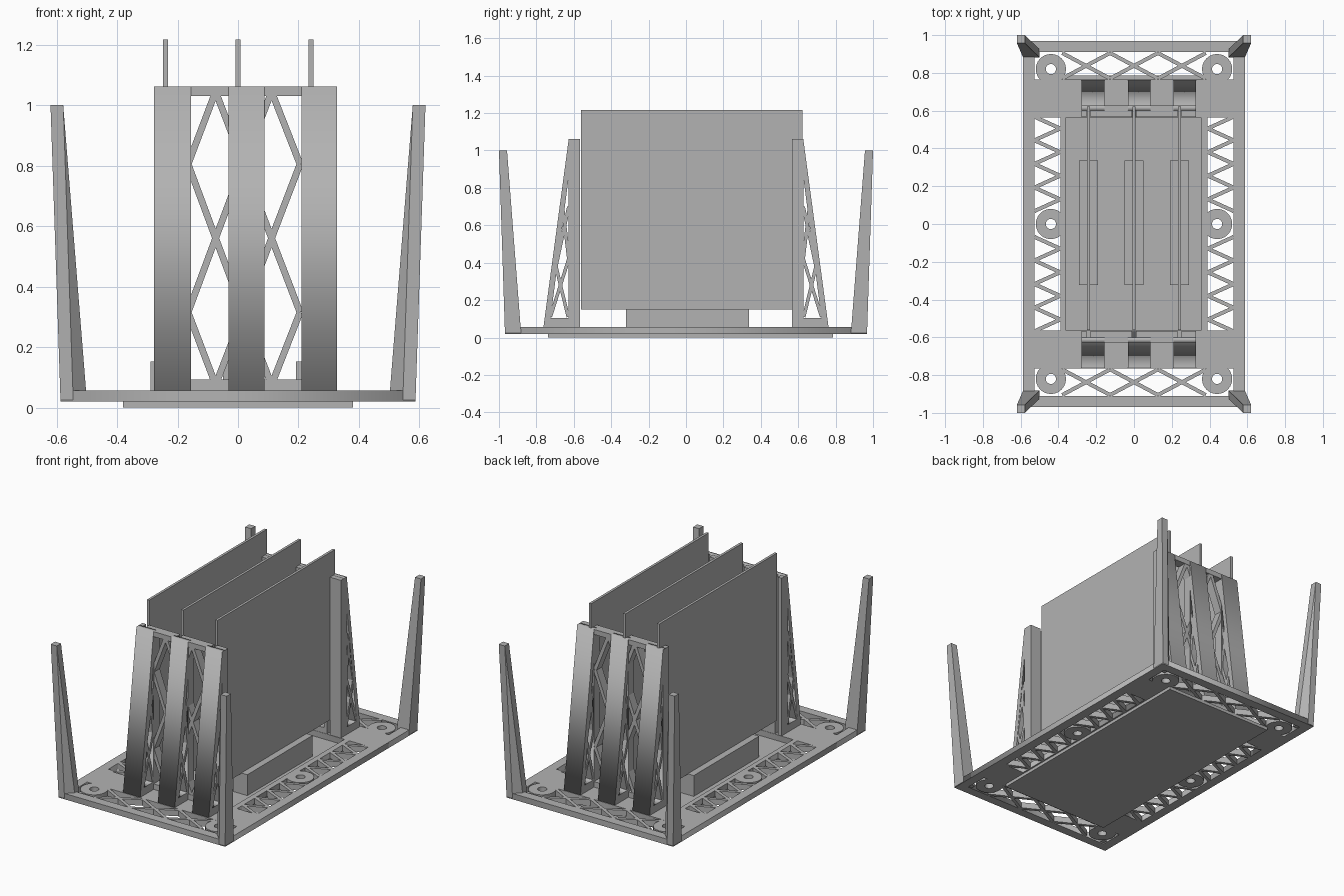
import bpy, bmesh, math
from mathutils import Vector, Matrix

if "Cube" in bpy.data.objects:
    bpy.data.objects.remove(bpy.data.objects["Cube"])

grey = bpy.data.materials.new("plain_grey")
grey.diffuse_color = (0.45, 0.45, 0.45, 1)
grey.use_nodes = True
grey.node_tree.nodes["Principled BSDF"].inputs["Base Color"].default_value = grey.diffuse_color


def finish(name, bm):
    bmesh.ops.recalc_face_normals(bm, faces=bm.faces[:])
    me = bpy.data.meshes.new(name)
    bm.to_mesh(me)
    bm.free()
    me.materials.append(grey)
    ob = bpy.data.objects.new(name, me)
    bpy.context.collection.objects.link(ob)
    return ob


def add_box(bm, x0, x1, y0, y1, z0, z1):
    m = Matrix.Translation(((x0 + x1) / 2, (y0 + y1) / 2, (z0 + z1) / 2))
    m = m @ Matrix.Diagonal((abs(x1 - x0), abs(y1 - y0), abs(z1 - z0), 1))
    bmesh.ops.create_cube(bm, size=1, matrix=m)


def add_bar(bm, p, q, normal, width, depth):
    """Flat strut from p to q, thickness 'depth' along the normal."""
    p, q, n = Vector(p), Vector(q), Vector(normal)
    d = q - p
    length = d.length
    d.normalize()
    rot = Matrix((d, n.cross(d), n)).transposed().to_4x4()
    m = Matrix.Translation((p + q) / 2) @ rot @ Matrix.Diagonal((length, width, depth, 1))
    bmesh.ops.create_cube(bm, size=1, matrix=m)


def rect(x0, x1, y0, y1):
    return [(x0, y0), (x1, y0), (x1, y1), (x0, y1)]


def circle(cx, cy, r, n=24):
    return [(cx + r * math.cos(2 * math.pi * i / n), cy + r * math.sin(2 * math.pi * i / n))
            for i in range(n)]


def sheet(name, loops, thickness, matrix):
    """Extruded flat outline; loops after the first are holes."""
    cu = bpy.data.curves.new(name, 'CURVE')
    cu.dimensions = '2D'
    cu.fill_mode = 'BOTH'
    cu.extrude = thickness / 2
    for loop in loops:
        sp = cu.splines.new('POLY')
        sp.points.add(len(loop) - 1)
        for pt, (x, y) in zip(sp.points, loop):
            pt.co = (x, y, 0, 1)
        sp.use_cyclic_u = True
    cu.materials.append(grey)
    ob = bpy.data.objects.new(name, cu)
    bpy.context.collection.objects.link(ob)
    ob.matrix_world = matrix
    bpy.ops.object.select_all(action='DESELECT')
    ob.select_set(True)
    bpy.context.view_layer.objects.active = ob
    bpy.ops.object.convert(target='MESH')
    return ob


Z0, Z1 = 0.02, 0.057
ZM, ZT = (Z0 + Z1) / 2, Z1 - Z0
flat = Matrix.Translation((0, 0, ZM))

# Board under the base plate
bm = bmesh.new()
add_box(bm, -0.38, 0.38, -0.737, 0.785, 0, Z0)
finish("lower_board", bm)

# Base plate with centre opening and lattice windows
loops = [rect(-0.587, 0.587, -0.968, 0.968), rect(-0.36, 0.355, -0.565, 0.565)]
for s in (-1, 1):
    loops.append(rect(*sorted((s * 0.39, s * 0.528)), -0.565, 0.565))
    loops.append(rect(-0.528, 0.528, *sorted((s * 0.765, s * 0.91))))
sheet("base_plate", loops, ZT, flat)

# Screw hole rings
for sx in (-1, 1):
    for y in (-0.82, 0, 0.82):
        sheet("screw_ring", [circle(sx * 0.44, y, 0.08), circle(sx * 0.44, y, 0.027)], ZT, flat)

# Lattice struts in the base windows
bm = bmesh.new()
up = (0, 0, 1)
for s in (-1, 1):
    for t in (-1, 1):
        step = 0.5 / 8
        for i in range(8):
            a, b = (0.39, 0.528) if i % 2 else (0.528, 0.39)
            add_bar(bm, (s * a, t * (0.068 + i * step), ZM),
                    (s * b, t * (0.068 + (i + 1) * step), ZM), up, 0.02, ZT)
    for i in range(3):
        x0, x1 = -0.38 + i * 0.76 / 3, -0.38 + (i + 1) * 0.76 / 3
        for a, b in ((0.77, 0.905), (0.905, 0.77)):
            add_bar(bm, (x0, s * a, ZM), (x1, s * b, ZM), up, 0.02, ZT)
finish("base_lattice", bm)

# Splayed tapering corner legs
for sx in (-1, 1):
    for sy in (-1, 1):
        bm = bmesh.new()
        foot = [(0.587, 0.968), (0.545, 0.968), (0.50, 0.925), (0.50, 0.882), (0.587, 0.882)]
        top = rect(0.578, 0.62, 0.957, 1.0)
        for pts, z in ((foot, Z0 + 0.005), (top, 1.0)):
            for x, y in pts:
                bm.verts.new((sx * x, sy * y, z))
        bmesh.ops.convex_hull(bm, input=bm.verts[:])
        finish("corner_leg", bm)

# Upright cards and their sockets
cards = (-0.24, 0.0, 0.241)
for x in cards:
    bm = bmesh.new()
    add_box(bm, x - 0.008, x + 0.008, -0.561, 0.622, 0.15, 1.217)
    finish("card", bm)
    bm = bmesh.new()
    add_box(bm, x - 0.05, x + 0.05, -0.322, 0.336, Z0, 0.153)
    finish("card_socket", bm)

# Card towers at both ends
columns = ((-0.277, -0.156), (-0.032, 0.088), (0.21, 0.328))
to_yz = Matrix(((0, 0, 1, 0), (1, 0, 0, 0), (0, 1, 0, 0), (0, 0, 0, 1)))
TOP = 1.062
for s in (-1, 1):
    for (x0, x1), cx in zip(columns, cards):
        xm, w = (x0 + x1) / 2, x1 - x0
        # Sloping buttress with an open side
        outline = [(s * 0.762, Z1), (s * 0.6, Z1), (s * 0.6, TOP), (s * 0.627, TOP)]
        hole = [(s * 0.724, 0.105), (s * 0.627, 0.105), (s * 0.627, 0.86)]
        sheet("buttress", [outline, hole], w, Matrix.Translation((xm, 0, 0)) @ to_yz)
        # Cross braces inside the buttress
        bm = bmesh.new()
        for (ya, za), (yb, zb) in (((0.725, 0.11), (0.627, 0.42)), ((0.63, 0.11), (0.695, 0.38)),
                                   ((0.695, 0.38), (0.627, 0.70)), ((0.627, 0.42), (0.66, 0.70))):
            add_bar(bm, (xm, s * ya, za), (xm, s * yb, zb), (1, 0, 0), 0.018, w - 0.004)
        finish("buttress_brace", bm)
        # Guide walls either side of the card slot
        bm = bmesh.new()
        add_box(bm, x0, cx - 0.011, s * 0.567, s * 0.6, Z1, TOP)
        add_box(bm, cx + 0.011, x1, s * 0.567, s * 0.6, Z1, TOP)
        finish("card_guide", bm)
    # Top and bottom rails joining the columns
    bm = bmesh.new()
    for xa, xb in ((columns[0][1], columns[1][0]), (columns[1][1], columns[2][0])):
        add_box(bm, xa, xb, s * 0.567, s * 0.627, 1.03, TOP)
        add_box(bm, xa, xb, s * 0.567, s * 0.627, Z1, 0.092)
    finish("tower_rails", bm)
    # Crossing struts between the columns
    bm = bmesh.new()
    nodes = (-0.165, -0.074, 0.018, 0.111, 0.205)
    levels = (0.075, 0.315, 0.56, 0.805, 1.045)
    for i in range(4):
        for j in range(4):
            k = (i + j) % 2
            a, b = (levels[j], levels[j + 1]) if k else (levels[j + 1], levels[j])
            add_bar(bm, (nodes[i], s * 0.597, a), (nodes[i + 1], s * 0.597, b),
                    (0, 1, 0), 0.022, 0.056)
    finish("tower_lattice", bm)
